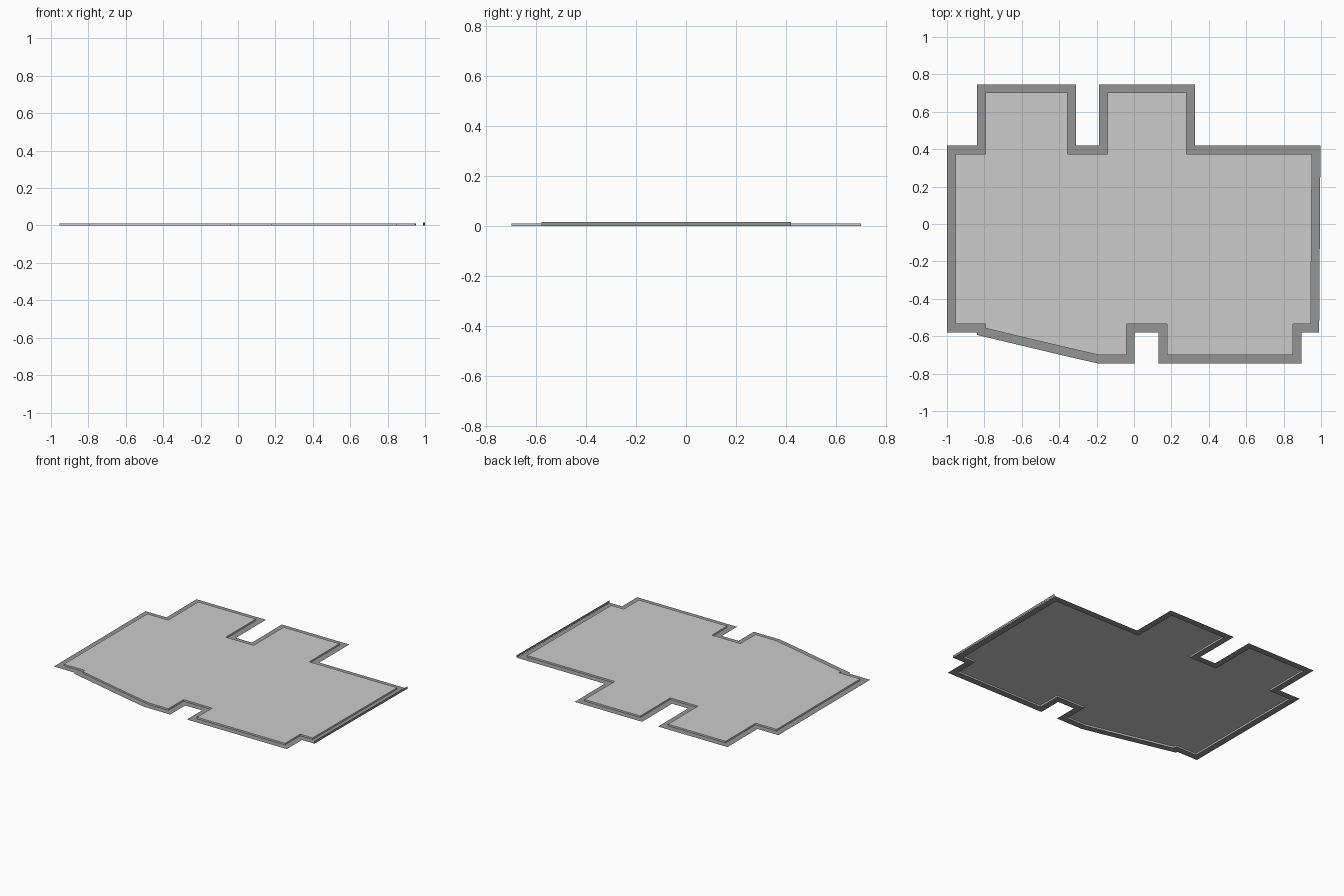
import bpy
from mathutils import Vector

if "Cube" in bpy.data.objects:
    bpy.data.objects.remove(bpy.data.objects["Cube"])

RIM_WIDTH = 0.045
PLATE_TOP = 0.011
STRIP_TOP = 0.016

# Outer floor-plan outline, clockwise from the left corner
OUTLINE = [Vector(p) for p in (
    (-1, .42), (-.84, .42), (-.84, .747), (-.31, .747), (-.31, .42),
    (-.188, .42), (-.188, .747), (.327, .747), (.327, .42), (.997, .42),
    (.99, -.58), (.895, -.58), (.895, -.745), (.132, -.745), (.132, -.58),
    (.004, -.58), (.004, -.745), (-.195, -.745), (-.35, -.71),
    (-.84, -.593), (-.84, -.58), (-1, -.58))]


def inset(points, width):
    """Mitred inward offset of a clockwise outline."""
    result = []
    for i, p in enumerate(points):
        a = (p - points[i - 1]).normalized()
        b = (points[(i + 1) % len(points)] - p).normalized()
        n1, n2 = Vector((a.y, -a.x)), Vector((b.y, -b.x))
        result.append(p + (n1 + n2) * width / (1 + n1.dot(n2)))
    return result


def make(name, verts, faces, shade=None):
    mesh = bpy.data.meshes.new(name)
    mesh.from_pydata(verts, [], faces)
    mesh.update()
    obj = bpy.data.objects.new(name, mesh)
    bpy.context.collection.objects.link(obj)
    if shade is not None:
        mat = bpy.data.materials.new(name + "_grey")
        mat.diffuse_color = (shade, shade, shade, 1)
        mat.use_nodes = True
        mat.node_tree.nodes["Principled BSDF"].inputs["Base Color"].default_value = mat.diffuse_color
        mesh.materials.append(mat)
    return obj


def at(points, z):
    return [(p.x, p.y, z) for p in points]


inner = inset(OUTLINE, RIM_WIDTH)
n = len(OUTLINE)
pairs = [(i, (i + 1) % n) for i in range(n)]

# Flat dark border lying on the ground
make("border", at(OUTLINE, 0) + at(inner, 0),
     [(j, i, i + n, j + n) for i, j in pairs], 0.3)

# Raised floor plate with its edge walls, open underneath
make("floor_plate", at(inner, 0) + at(inner, PLATE_TOP),
     [(i, i + n, j + n, j) for i, j in pairs]
     + [tuple(reversed(range(n, 2 * n)))])

# Thin upright strip along the right side
make("edge_strip",
     [(.99, -.58, 0), (1, .42, 0), (1, .42, STRIP_TOP), (.99, -.58, STRIP_TOP)],
     [(0, 1, 2, 3)], 0.3)
